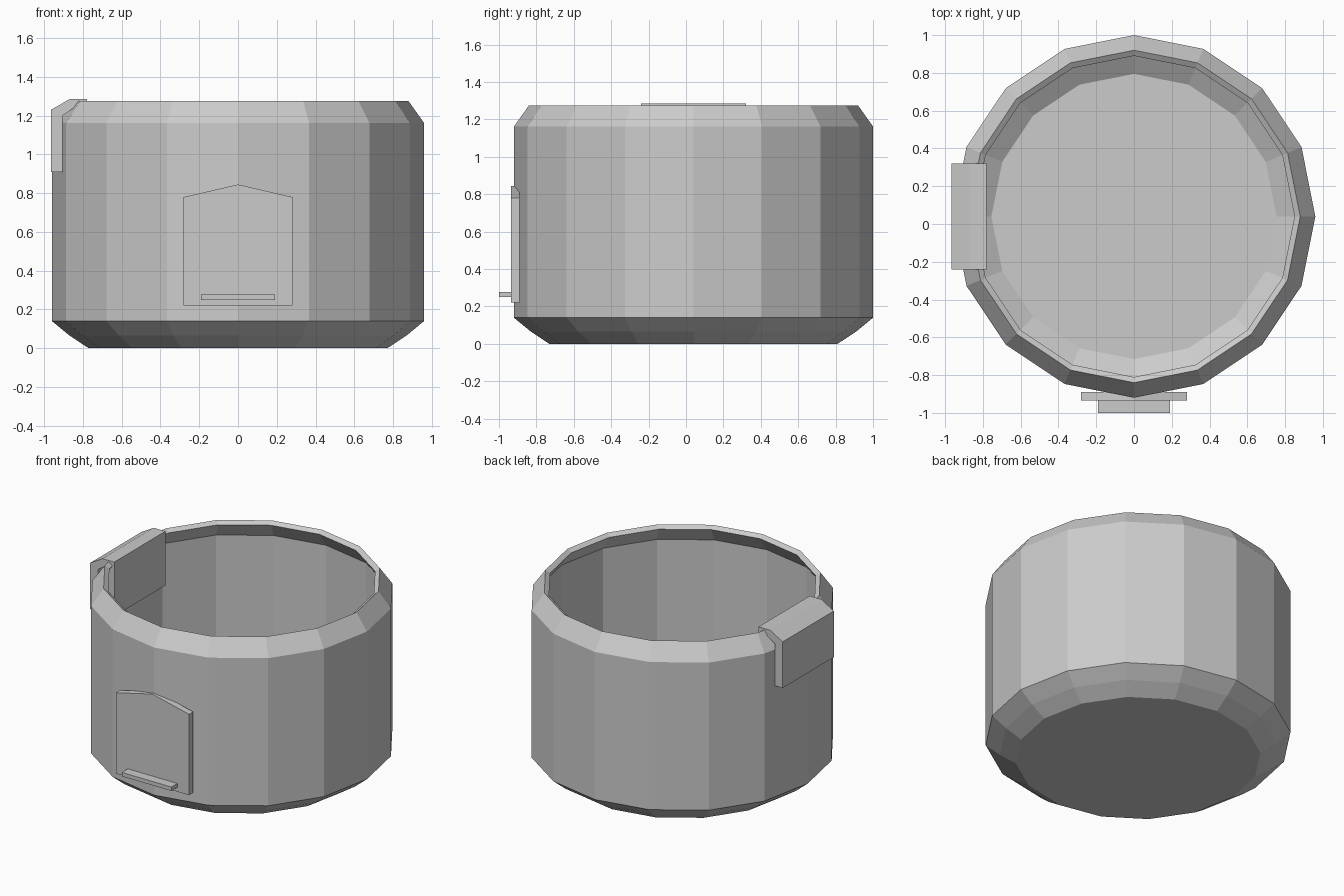
import bpy, bmesh, math

if "Cube" in bpy.data.objects:
    bpy.data.objects.remove(bpy.data.objects["Cube"])

SIDES = 16
CENTRE_Y = 0.04


def finish(name, bm):
    bmesh.ops.recalc_face_normals(bm, faces=bm.faces[:])
    mesh = bpy.data.meshes.new(name)
    bm.to_mesh(mesh)
    bm.free()
    obj = bpy.data.objects.new(name, mesh)
    bpy.context.collection.objects.link(obj)
    return obj


def lathe(name, profile):
    """Turn a (radius, z) profile into a flat-sided shell, capping both ends."""
    bm = bmesh.new()
    rings = []
    for r, z in profile:
        angles = [2 * math.pi * i / SIDES for i in range(SIDES)]
        rings.append([bm.verts.new((r * math.cos(a), CENTRE_Y + r * math.sin(a), z))
                      for a in angles])
    for low, high in zip(rings, rings[1:]):
        for i in range(SIDES):
            j = (i + 1) % SIDES
            bm.faces.new((low[i], low[j], high[j], high[i]))
    bm.faces.new(rings[0])
    bm.faces.new(rings[-1])
    return finish(name, bm)


def extrude_y(name, outline, y0, y1):
    """Extrude an (x, z) outline along y."""
    bm = bmesh.new()
    face = bm.faces.new([bm.verts.new((x, y0, z)) for x, z in outline])
    out = bmesh.ops.extrude_face_region(bm, geom=[face])
    verts = [g for g in out["geom"] if isinstance(g, bmesh.types.BMVert)]
    bmesh.ops.translate(bm, verts=verts, vec=(0, y1 - y0, 0))
    return finish(name, bm)


# Open tub: outer wall up to the rim, then inner wall down to the floor
outer = [(0.77, 0), (0.87, 0.066), (0.96, 0.14), (0.96, 1.162), (0.88, 1.275)]
inner = [(0.85, 1.255), (0.925, 1.15), (0.925, 0.155), (0.85, 0.095), (0.755, 0.035)]
lathe("tub", outer + inner)

# Folded strap hooked over the left rim
extrude_y("rim_clip", [(-0.965, 0.91), (-0.905, 0.91), (-0.905, 1.2), (-0.855, 1.235),
                       (-0.83, 1.235), (-0.83, 0.91), (-0.78, 0.91), (-0.78, 1.285),
                       (-0.87, 1.285), (-0.965, 1.23)], -0.24, 0.32)

# Peaked panel on the front and the small ledge at its foot
extrude_y("front_panel", [(-0.28, 0.22), (0.28, 0.22), (0.28, 0.78), (0, 0.845),
                          (-0.28, 0.78)], -0.935, -0.89)
extrude_y("panel_ledge", [(-0.19, 0.25), (0.19, 0.25), (0.19, 0.277), (-0.19, 0.277)],
          -1.0, -0.93)
